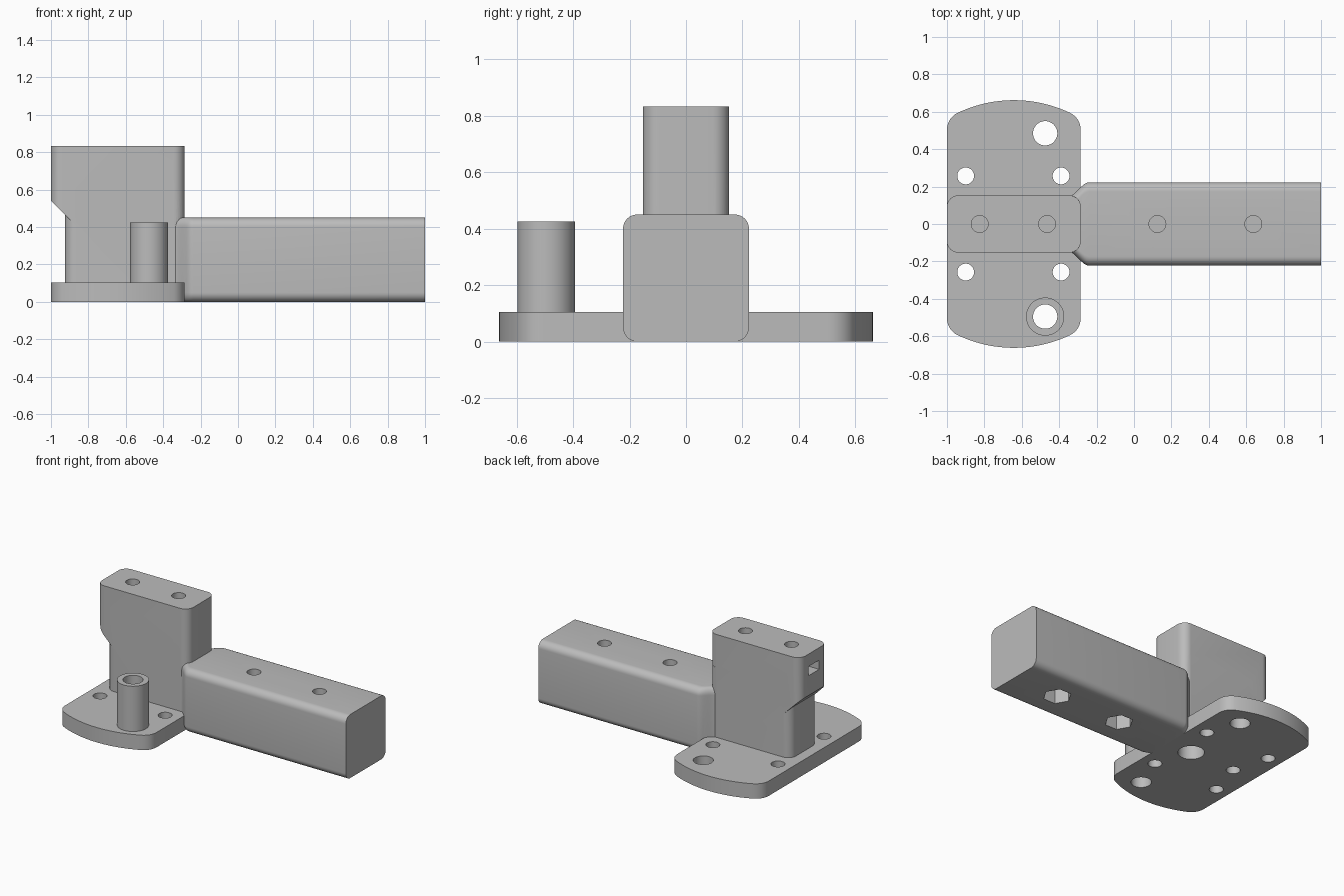
import bpy, bmesh
from math import pi, cos, sin, sqrt, atan2, radians

old = bpy.data.objects.get("Cube")
if old:
    bpy.data.objects.remove(old, do_unlink=True)

GREY = (0.5, 0.5, 0.5, 1)
grey = bpy.data.materials.new("grey plastic")
grey.use_nodes = True
grey.diffuse_color = GREY
grey.node_tree.nodes["Principled BSDF"].inputs["Base Color"].default_value = GREY


def arc(cx, cy, r, a0, a1, n):
    return [(cx + r * cos(a0 + (a1 - a0) * i / n),
             cy + r * sin(a0 + (a1 - a0) * i / n)) for i in range(n + 1)]


def rounded_rect(x0, x1, y0, y1, r, n=8):
    corners = [(x1 - r, y1 - r), (x0 + r, y1 - r), (x0 + r, y0 + r), (x1 - r, y0 + r)]
    return [p for k, (cx, cy) in enumerate(corners)
            for p in arc(cx, cy, r, k * pi / 2, (k + 1) * pi / 2, n)]


def circle(x, y, r, n=48):
    return arc(x, y, r, 0, 2 * pi, n)[:-1]


def loft(name, rings):
    """Closed solid through rings of matching points."""
    bm = bmesh.new()
    rows = [[bm.verts.new(p) for p in ring] for ring in rings]
    n = len(rows[0])
    for a, b in zip(rows, rows[1:]):
        for i in range(n):
            j = (i + 1) % n
            bm.faces.new((a[i], a[j], b[j], b[i]))
    bm.faces.new(rows[0][::-1])
    bm.faces.new(rows[-1])
    bmesh.ops.recalc_face_normals(bm, faces=bm.faces)
    mesh = bpy.data.meshes.new(name)
    bm.to_mesh(mesh)
    bm.free()
    mesh.materials.append(grey)
    obj = bpy.data.objects.new(name, mesh)
    bpy.context.collection.objects.link(obj)
    return obj


def prism(name, outline, z0, z1):
    return loft(name, [[(x, y, z) for x, y in outline] for z in (z0, z1)])


def combine(target, tool, operation):
    mod = target.modifiers.new(operation, 'BOOLEAN')
    mod.operation, mod.object, mod.solver = operation, tool, 'EXACT'
    bpy.context.view_layer.objects.active = target
    bpy.ops.object.modifier_apply(modifier=mod.name)
    bpy.data.objects.remove(tool, do_unlink=True)


# Base plate: straight sides, bowed ends, tangent corner fillets
MID, HALF, END, BOW, FIL = -0.6425, 0.3575, 0.662, 0.7, 0.1
bow_y = END - BOW
fil_x = HALF - FIL
fil_y = bow_y + sqrt((BOW - FIL) ** 2 - fil_x ** 2)
turn = atan2(fil_y - bow_y, fil_x)
end = (arc(MID + fil_x, fil_y, FIL, 0, turn, 8)
       + arc(MID, bow_y, BOW, turn, pi - turn, 24)[1:-1]
       + arc(MID - fil_x, fil_y, FIL, pi - turn, pi, 8))
plate_outline = end + [(2 * MID - x, -y) for x, y in end]
body = prism("bracket_body", plate_outline, 0, 0.105)

# Column: narrow shaft, and a wider head cut off at 45 degrees underneath
head = prism("column_head", rounded_rect(-1, -0.285, -0.153, 0.153, 0.06), 0.05, 0.833)
under = [(-1.1, 0.64), (-0.5, 0.04), (-0.5, -0.1), (-1.1, -0.1)]
combine(head, loft("head_cutter", [[(x, y, z) for x, z in under] for y in (-0.3, 0.3)]),
        'DIFFERENCE')
shaft = prism("column_shaft", rounded_rect(-0.925, -0.2851, -0.153, 0.153, 0.059), 0.05, 0.6)
combine(head, shaft, 'UNION')
combine(body, head, 'UNION')

# Side arm: rounded bar that flares smoothly out of the column
rings = []
flare = [-0.4] + [-0.355 + 0.115 * i / 10 for i in range(11)] + [1]
for x in flare:
    t = min(max((x + 0.355) / 0.115, 0), 1)
    w = 0.145 + 0.078 * t * t * (3 - 2 * t)
    rings.append([(x, y, z) for y, z in rounded_rect(-w, w, 0, 0.45, 0.05)])
combine(body, loft("side_arm", rings), 'UNION')

# Hollow post
combine(body, prism("post", circle(-0.475, -0.495, 0.102), 0.05, 0.425), 'UNION')

# Through holes in the plate and post
holes = [(-0.475, 0.485, 0.065, -0.1, 0.3), (-0.475, -0.495, 0.065, -0.1, 0.6)]
holes += [(x, s * 0.257, 0.045, -0.1, 0.3) for x in (-0.9, -0.39) for s in (-1, 1)]
# Blind screw holes from above and below the column, and above the arm
holes += [(x, 0, 0.045, 0.5, 1) for x in (-0.825, -0.465)]
holes += [(-0.825, 0, 0.045, -0.1, 0.4), (-0.475, 0, 0.085, -0.1, 0.35)]
holes += [(x, 0, 0.045, 0.2, 0.6) for x in (0.125, 0.638)]
for x, y, r, z0, z1 in holes:
    combine(body, prism("hole", circle(x, y, r), z0, z1), 'DIFFERENCE')

# Hexagonal nut pockets under the arm
for x in (0.125, 0.638):
    combine(body, prism("nut_pocket", circle(x, 0, 0.092, 6), -0.1, 0.17), 'DIFFERENCE')

# Nut slot in the outer face of the column head
slot = [(-1.1, -0.06), (-0.76, -0.06), (-0.76, 0.06), (-1.1, 0.06)]
combine(body, prism("nut_slot", slot, 0.68, 0.745), 'DIFFERENCE')

# Smooth curved walls, keep crisp edges
bpy.ops.object.select_all(action='DESELECT')
body.select_set(True)
bpy.context.view_layer.objects.active = body
bpy.ops.object.shade_smooth_by_angle(angle=radians(30))
